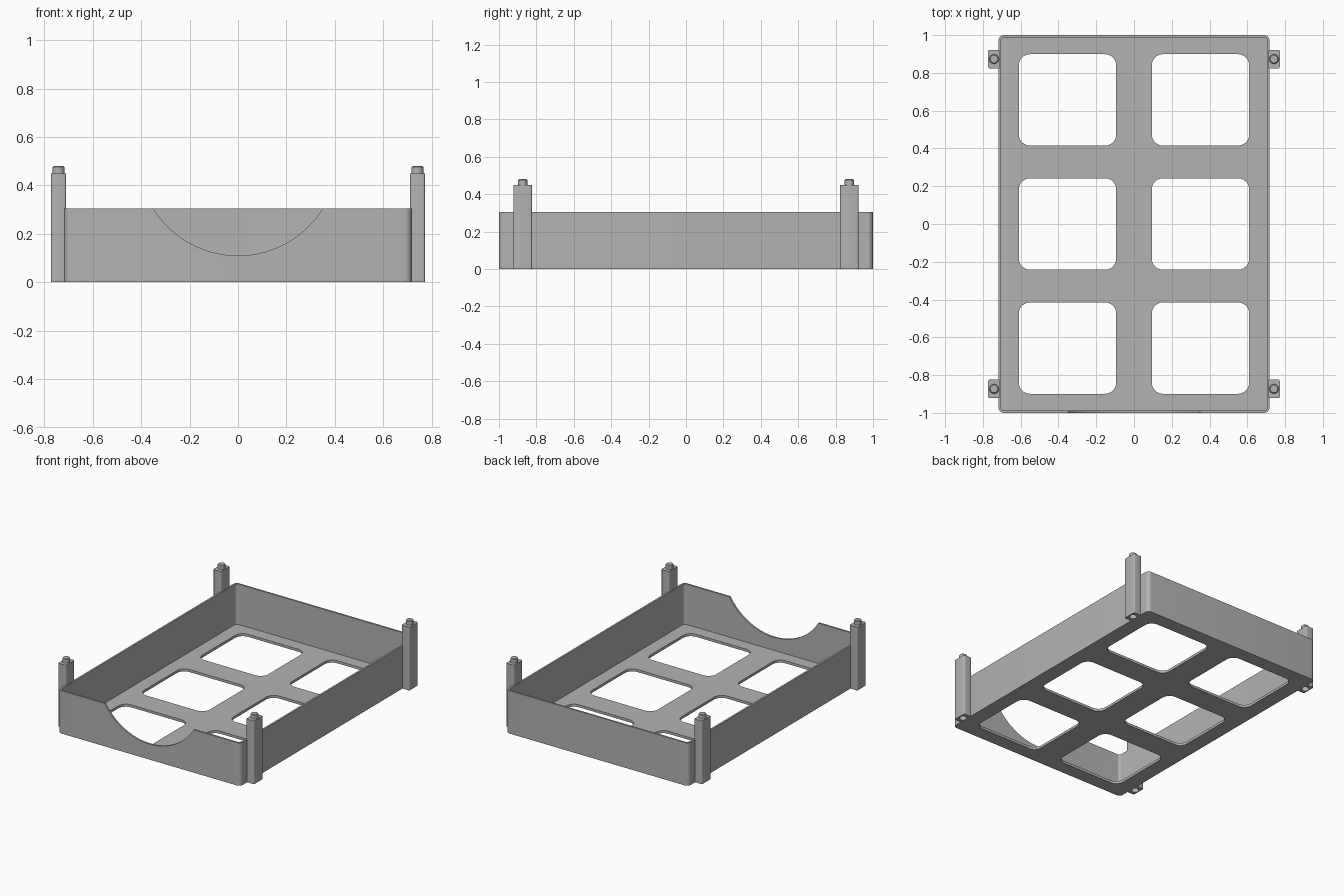
import bpy, bmesh, math

if "Cube" in bpy.data.objects:
    bpy.data.objects.remove(bpy.data.objects["Cube"], do_unlink=True)

grey = bpy.data.materials.new("plain grey")
grey.use_nodes = True
COLOUR = (0.45, 0.45, 0.45, 1)
grey.diffuse_color = COLOUR
grey.node_tree.nodes["Principled BSDF"].inputs["Base Color"].default_value = COLOUR


def prism(name, outline, z0, z1):
    """Closed solid made by raising a flat outline from z0 to z1."""
    bm = bmesh.new()
    face = bm.faces.new([bm.verts.new((x, y, z0)) for x, y in outline])
    raised = bmesh.ops.extrude_face_region(bm, geom=[face])["geom"]
    for v in raised:
        if isinstance(v, bmesh.types.BMVert):
            v.co.z = z1
    bmesh.ops.recalc_face_normals(bm, faces=bm.faces)
    mesh = bpy.data.meshes.new(name)
    bm.to_mesh(mesh)
    bm.free()
    mesh.materials.append(grey)
    obj = bpy.data.objects.new(name, mesh)
    bpy.context.collection.objects.link(obj)
    return obj


def rounded_rect(cx, cy, hx, hy, r, steps=8):
    points = []
    for i, (sx, sy) in enumerate([(1, 1), (-1, 1), (-1, -1), (1, -1)]):
        for k in range(steps + 1):
            a = (i + k / steps) * math.pi / 2
            points.append((cx + sx * (hx - r) + r * math.cos(a),
                           cy + sy * (hy - r) + r * math.sin(a)))
    return points


def circle(cx, cy, r, n=32):
    return [(cx + r * math.cos(math.tau * k / n), cy + r * math.sin(math.tau * k / n))
            for k in range(n)]


def activate(obj):
    bpy.ops.object.select_all(action="DESELECT")
    obj.select_set(True)
    bpy.context.view_layer.objects.active = obj


def cut(obj, cutter):
    mod = obj.modifiers.new("cut", "BOOLEAN")
    mod.operation, mod.solver, mod.object = "DIFFERENCE", "EXACT", cutter
    activate(obj)
    bpy.ops.object.modifier_apply(modifier=mod.name)
    bpy.data.objects.remove(cutter, do_unlink=True)


def smooth(obj):
    activate(obj)
    bpy.ops.object.shade_smooth_by_angle(angle=math.radians(30))


# Open tray with thin walls and a thin floor
WALL, HEIGHT, FLOOR = 0.013, 0.305, 0.018
tray = prism("tray", rounded_rect(0, 0, 0.718, 1, 0.03), 0, HEIGHT)
cut(tray, prism("cavity", rounded_rect(0, 0, 0.718 - WALL, 1 - WALL, 0.018), FLOOR, 1))

# Six rounded windows through the floor
for x in (-0.352, 0.352):
    for y in (-0.657, 0, 0.657):
        cut(tray, prism("window", rounded_rect(x, y, 0.258, 0.242, 0.06), -0.1, 0.1))

# Curved finger scoop in the front wall
scoop = prism("scoop", circle(0, 0, 0.412, 96), -0.1, 0.1)
scoop.rotation_euler.x = math.pi / 2
scoop.location = (0, -1, 0.522)
bpy.context.view_layer.update()
cut(tray, scoop)
smooth(tray)

# Corner posts with a stacking peg on top and a matching socket below
for side, sx in (("left", 1), ("right", -1)):
    for end, sy in (("front", -1), ("back", 1)):
        x, y = sx * 0.741, sy * 0.873
        post = prism(f"{end}_{side}_post", rounded_rect(x, y, 0.031, 0.049, 0.008, 4), 0, 0.45)
        cut(post, prism("socket", circle(x, y, 0.025), -0.1, 0.03))
        smooth(post)

        peg = prism(f"{end}_{side}_peg", circle(x, y, 0.025), 0.44, 0.48)
        bevel = peg.modifiers.new("chamfer", "BEVEL")
        bevel.width, bevel.segments = 0.005, 1
        bevel.limit_method, bevel.angle_limit = "ANGLE", math.radians(40)
        smooth(peg)
